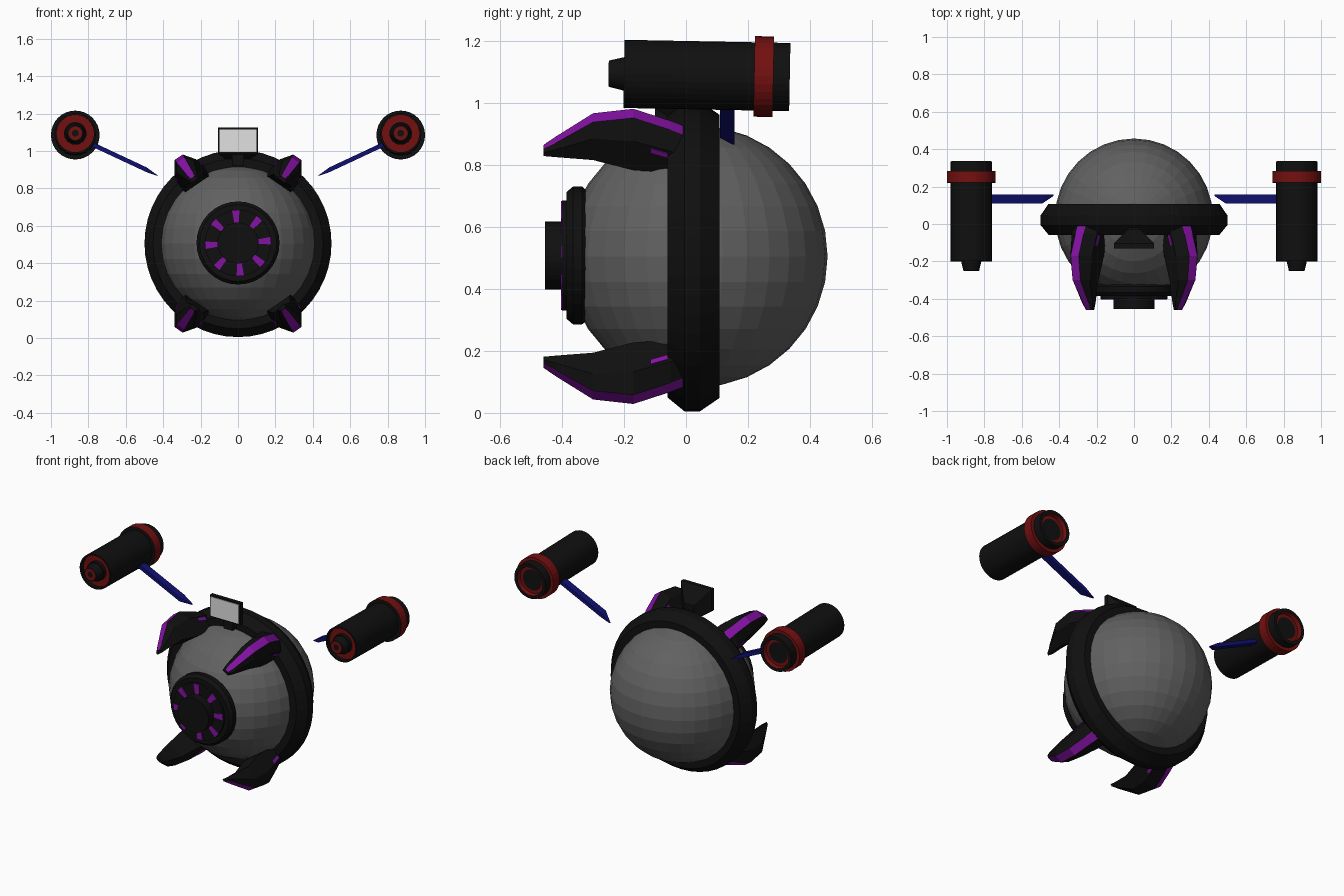
import bpy, bmesh, math
from mathutils import Vector

cube = bpy.data.objects.get("Cube")
if cube:
    bpy.data.objects.remove(cube, do_unlink=True)

CZ = 0.505  # height of the body centre


def material(name, rgb):
    m = bpy.data.materials.new(name)
    m.use_nodes = True
    m.diffuse_color = (*rgb, 1)
    m.node_tree.nodes["Principled BSDF"].inputs["Base Color"].default_value = (*rgb, 1)
    return m


BLACK = material("black", (0.005, 0.005, 0.005))
GREY = material("shell grey", (0.12, 0.12, 0.12))
PURPLE = material("purple", (0.23, 0.006, 0.37))
RED = material("dark red", (0.17, 0.005, 0.005))
BLUE = material("navy blue", (0.005, 0.005, 0.17))
PALE = material("pale grey", (0.75, 0.75, 0.75))


def finish(name, bm, mats, loc=(0, 0, 0)):
    bmesh.ops.remove_doubles(bm, verts=bm.verts, dist=1e-5)
    bmesh.ops.recalc_face_normals(bm, faces=bm.faces)
    me = bpy.data.meshes.new(name)
    bm.to_mesh(me)
    bm.free()
    for m in mats:
        me.materials.append(m)
    ob = bpy.data.objects.new(name, me)
    ob.location = loc
    bpy.context.collection.objects.link(ob)
    return ob


def lathe(name, profile, mats, loc, accent=(), closed=False, sides=32):
    """Spin (radius, y) points about the y axis; accent lists coloured bands."""
    bm = bmesh.new()
    loops = []
    for r, y in profile:
        angles = [2 * math.pi * k / sides for k in range(sides)]
        loops.append([bm.verts.new((r * math.cos(a), y, r * math.sin(a))) for a in angles])
    for i in range(len(loops) if closed else len(loops) - 1):
        a, b = loops[i], loops[(i + 1) % len(loops)]
        for k in range(sides):
            n = (k + 1) % sides
            f = bm.faces.new((a[k], a[n], b[n], b[k]))
            f.material_index = int(i in accent)
    bmesh.ops.dissolve_degenerate(bm, dist=1e-6, edges=bm.edges)
    return finish(name, bm, mats, loc)


def loft(name, sections, mats, accent=()):
    """Bridge equal-length point loops and cap both ends."""
    bm = bmesh.new()
    loops = [[bm.verts.new(p) for p in s] for s in sections]
    count = len(loops[0])
    for a, b in zip(loops, loops[1:]):
        for k in range(count):
            n = (k + 1) % count
            f = bm.faces.new((a[k], a[n], b[n], b[k]))
            f.material_index = int(k in accent)
    bm.faces.new(loops[0])
    bm.faces.new(loops[-1])
    return finish(name, bm, mats)


def rect(y, x, z0, z1):
    return [(-x, y, z0), (x, y, z0), (x, y, z1), (-x, y, z1)]


# Faceted body shell
bm = bmesh.new()
bmesh.ops.create_uvsphere(bm, u_segments=32, v_segments=16, radius=0.422)
finish("body_shell", bm, [GREY], (0, 0.035, CZ))

# Collar around the body
lathe("collar", [(0.39, -0.06), (0.455, -0.06), (0.5, -0.005), (0.5, 0.045),
                 (0.457, 0.108), (0.39, 0.108)], [BLACK], (0, 0, CZ), closed=True, sides=48)

# Stepped front lens with radial marks
lathe("front_lens", [(0, -0.455), (0.11, -0.455), (0.11, -0.4), (0.178, -0.4), (0.178, -0.385),
                     (0.205, -0.385), (0.222, -0.365), (0.222, -0.335), (0.208, -0.318),
                     (0, -0.318)], [BLACK], (0, 0, CZ + 0.003))
for i in range(8):
    a = math.radians(94 + 45 * i)
    out, side = Vector((math.cos(a), 0, math.sin(a))), Vector((-math.sin(a), 0, math.cos(a)))
    quad = [out * r + side * w + Vector((0, 0, CZ + 0.003))
            for r, w in ((0.105, -0.012), (0.175, -0.02), (0.175, 0.02), (0.105, 0.012))]
    loft(f"lens_mark_{i + 1}", [[p + Vector((0, y, 0)) for p in quad] for y in (-0.404, -0.398)],
         [PURPLE])

# Four claws: y, outer radius, inner radius, half width, stripe half width
CLAW = [(-0.46, 0.428, 0.408, 0.022, 0.01), (-0.42, 0.457, 0.412, 0.034, 0.018),
        (-0.3, 0.543, 0.415, 0.055, 0.025), (-0.17, 0.56, 0.385, 0.07, 0.026),
        (-0.05, 0.513, 0.385, 0.082, 0.026), (0.0, 0.49, 0.385, 0.082, 0.026)]
tilt = math.radians(55.5)
for sx, xn in ((1, "left"), (-1, "right")):
    for sz, zn in ((1, "upper"), (-1, "lower")):
        out = Vector((sx * math.cos(tilt), 0, sz * math.sin(tilt)))
        side = Vector((sx * math.sin(tilt), 0, -sz * math.cos(tilt)))

        def place(y, r, t):
            return out * r + side * t + Vector((0, y, CZ))

        sections = []
        for y, ro, ri, w, s in CLAW:
            sh = ri + (ro - ri) * 0.65
            sections.append([place(y, r, t) for t, r in
                             ((-w, ri), (-w, sh), (-s, ro), (s, ro), (w, sh), (w, ri))])
        loft(f"{zn}_{xn}_claw", sections, [BLACK, PURPLE], accent=(2,))
        # Small dash on each flank of the claw
        for d in (-1, 1):
            ends = []
            for y, r, w in ((-0.115, 0.468, 0.076), (-0.06, 0.452, 0.081)):
                ends.append([place(y, r + h, d * (w + t)) for h, t in
                             ((-0.009, -0.003), (0.009, -0.003), (0.009, 0.004), (-0.009, 0.004))])
            loft(f"{zn}_{xn}_claw_dash", ends, [PURPLE])

# Top display with a tapering mount
loft("display_housing", [rect(-0.13, 0.108, 0.985, 1.125), rect(-0.105, 0.108, 0.985, 1.125),
                         rect(-0.03, 0.035, 0.94, 1.03)], [BLACK])
loft("display_bracket", [rect(-0.1, 0.032, 0.92, 1.0), rect(0.0, 0.032, 0.92, 0.99)], [BLACK])
loft("display_panel", [rect(-0.134, 0.099, 0.994, 1.116), rect(-0.129, 0.099, 0.994, 1.116)], [PALE])

# Side pods with red rings, and the blue fins that carry them
POD = [(0, -0.25), (0.018, -0.25), (0.036, -0.25), (0.042, -0.25), (0.054, -0.2), (0.06, -0.2),
       (0.06, -0.175), (0.1, -0.175), (0.1, -0.2), (0.11, -0.2), (0.11, 0.22), (0.13, 0.22),
       (0.13, 0.282), (0.11, 0.282), (0.11, 0.335), (0.09, 0.335), (0.085, 0.31),
       (0.066, 0.31), (0, 0.31)]
for s, n in ((1, "left"), (-1, "right")):
    pod = lathe(f"{n}_pod", POD, [BLACK, RED], (s * 0.87, 0, 1.09), accent=(1, 6, 11, 12, 15, 16))
    pod.rotation_euler.x = math.radians(-1.1)
    fin = []
    for x, z, y0, y1, t in ((0.43, 0.868, 0.15, 0.157, 0.002), (0.49, 0.9, 0.11, 0.157, 0.013),
                            (0.8, 1.045, 0.11, 0.157, 0.013)):
        fin.append([(s * x, y0, z - t), (s * x, y1, z - t), (s * x, y1, z + t), (s * x, y0, z + t)])
    loft(f"{n}_fin", fin, [BLUE])
